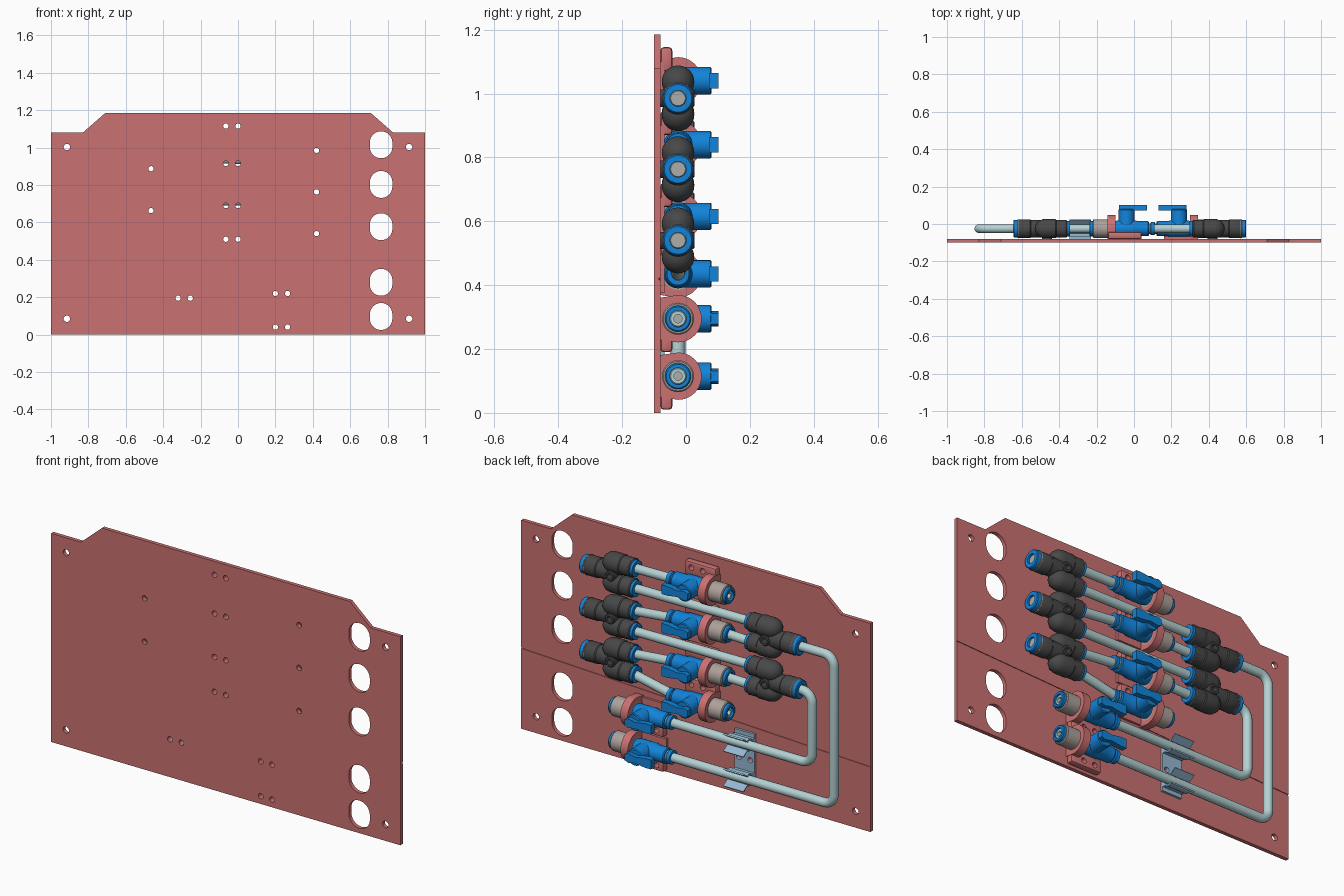
import bpy, bmesh, math
from mathutils import Vector

if "Cube" in bpy.data.objects:
    bpy.data.objects.remove(bpy.data.objects["Cube"])


def material(name, rgb):
    m = bpy.data.materials.new(name)
    m.use_nodes = True
    m.diffuse_color = (*rgb, 1)
    m.node_tree.nodes["Principled BSDF"].inputs["Base Color"].default_value = (*rgb, 1)
    return m


RED = material("dusty_red", (0.60, 0.165, 0.165))
BLUE = material("bright_blue", (0.006, 0.23, 0.70))
DARK = material("charcoal", (0.065, 0.065, 0.065))
COLLAR = material("warm_grey", (0.42, 0.36, 0.33))
TUBE = material("pale_aqua", (0.46, 0.64, 0.65))
CLIP = material("steel_blue", (0.30, 0.48, 0.64))
GREY = material("light_grey", (0.42, 0.42, 0.40))
AXIS_Y = -0.025    # depth of every pipe axis
BACK = -0.08       # rear face of the plate
PORT = 0.052       # half spacing of the twin ports
made = []


def finish(name, bm, mats):
    bmesh.ops.remove_doubles(bm, verts=bm.verts, dist=1e-5)
    bmesh.ops.recalc_face_normals(bm, faces=bm.faces)
    me = bpy.data.meshes.new(name)
    bm.to_mesh(me)
    bm.free()
    ob = bpy.data.objects.new(name, me)
    bpy.context.collection.objects.link(ob)
    for m in mats:
        me.materials.append(m)
    made.append(ob)
    return ob


def prism(name, polys, vec, mat):
    """Extrude closed outlines of 3D points along vec."""
    bm = bmesh.new()
    for pts in polys:
        f = bm.faces.new([bm.verts.new(p) for p in pts])
        r = bmesh.ops.extrude_face_region(bm, geom=[f], use_keep_orig=True)
        new = [v for v in r["geom"] if isinstance(v, bmesh.types.BMVert)]
        bmesh.ops.translate(bm, verts=new, vec=vec)
    return finish(name, bm, [mat])


def box(name, lo, hi, mat):
    pts = [(lo[0], lo[1], lo[2]), (hi[0], lo[1], lo[2]), (hi[0], lo[1], hi[2]), (lo[0], lo[1], hi[2])]
    return prism(name, [pts], (0, hi[1] - lo[1], 0), mat)


def lathe(name, profile, origin, axis, mat, n=32):
    """Spin (distance, radius) pairs about an axis."""
    bm = bmesh.new()
    ax = Vector(axis).normalized()
    side = Vector((0, 0, 1))
    up = ax.cross(side)
    rings = []
    for u, r in profile:
        rings.append([bm.verts.new(Vector(origin) + ax * u + (side * math.cos(t) + up * math.sin(t)) * r)
                      for t in (math.tau * i / n for i in range(n))])
    for a, b in zip(rings, rings[1:]):
        for i in range(n):
            j = (i + 1) % n
            bm.faces.new((a[i], a[j], b[j], b[i]))
    return finish(name, bm, [mat])


def rod(name, a, b, r, origin, axis, mat, bevel=0.004):
    return lathe(name, [(a, 0), (a, r - bevel), (a + bevel, r), (b - bevel, r), (b, r - bevel), (b, 0)],
                 origin, axis, mat)


def sleeve(name, a, b, r, inner, origin, axis, mat):
    return lathe(name, [(a, inner), (a, r), (b - 0.004, r), (b, r - 0.004), (b, inner), (a, inner)],
                 origin, axis, mat)


def cut(ob, cutter):
    mod = ob.modifiers.new("cut", "BOOLEAN")
    mod.operation, mod.solver, mod.object = "DIFFERENCE", "EXACT", cutter
    bpy.context.view_layer.objects.active = ob
    bpy.ops.object.modifier_apply(modifier="cut")


def pipe(name, pts, bend=0.05):
    """Round tube through points, with filleted corners."""
    pts = [Vector(p) for p in pts]
    path = [pts[0]]
    for p, q, r in zip(pts, pts[1:], pts[2:]):
        a, b = (p - q).normalized() * bend, (r - q).normalized() * bend
        for i in range(9):
            t = math.pi / 2 * i / 8
            path.append(q + a * (1 - math.sin(t)) + b * (1 - math.cos(t)))
    path.append(pts[-1])
    cu = bpy.data.curves.new(name, "CURVE")
    cu.dimensions, cu.bevel_depth, cu.bevel_resolution, cu.use_fill_caps = "3D", 0.023, 5, True
    sp = cu.splines.new("POLY")
    sp.points.add(len(path) - 1)
    for s, p in zip(sp.points, path):
        s.co = (*p, 1)
    cu.materials.append(TUBE)
    ob = bpy.data.objects.new(name, cu)
    bpy.context.collection.objects.link(ob)
    bpy.ops.object.select_all(action="DESELECT")
    ob.select_set(True)
    bpy.context.view_layer.objects.active = ob
    bpy.ops.object.convert(target="MESH")
    made.append(bpy.context.view_layer.objects.active)


# Layout: valves (stem x, z, direction of the free end), splitters (x, z, direction of the single port)
valves = [(-0.04, z, -1) for z in (1.04, 0.84, 0.615, 0.435)] + [(0.24, z, 1) for z in (0.295, 0.115)]
splitters = [(0.42, z, 1) for z in (0.985, 0.763, 0.54)] + [(-0.465, z, -1) for z in (0.887, 0.663)]


# Hole cutters
def hole(x, z, r, stretch=0, n=24):
    out = []
    for i in range(n):
        t = math.tau * (i + 0.5) / n
        out.append((x + r * math.cos(t), -0.3, z + r * math.sin(t) + math.copysign(stretch, math.sin(t))))
    return out


outlines = [hole(x, z, 0.017) for x in (-0.915, 0.915) for z in (0.085, 1.003)]
outlines += [hole(0.765, z, 0.06, 0.012, 48) for z in (1.015, 0.803, 0.577, 0.28, 0.097)]
outlines += [hole(x, z, 0.014) for x, z, d in splitters]
outlines += [hole(x + d * 0.025 + s, z - d * 0.075, 0.014) for x, z, d in valves
             for s in ((-0.0, 0.065) if d < 0 else (-0.065, 0.0))]
outlines += [hole(x, 0.195, 0.014) for x in (-0.32, -0.255)]
cutter = prism("hole_cutter", outlines, (0, 0.6, 0), RED)
groove = prism("groove_cutter", [[(-1.1, -0.084, 0.332), (1.1, -0.084, 0.420),
                                  (1.1, -0.084, 0.427), (-1.1, -0.084, 0.339)]], (0, 0.02, 0), RED)
for c in (cutter, groove):
    c.hide_render = True
    made.remove(c)

# Mounting plate
half = [(1, 0.0), (1, 1.08), (0.83, 1.08), (0.71, 1.185)]
outline = half + [(-x, z) for x, z in reversed(half)]
plate = prism("mounting_plate", [[(x, -0.10, z) for x, z in outline]], (0, 0.02, 0), RED)
cut(plate, cutter)
cut(plate, groove)


def add_valve(x, z, d):
    o, ax = (x, AXIS_Y, z), (d, 0, 0)
    # Bracket: screw tab and arched ring holding the neck
    lo, hi = sorted((x - d * 0.08, x + d * 0.10))
    zs = sorted((z - d * 0.03, z - d * 0.105))
    tab = box("bracket_tab", (lo, BACK, zs[0]), (hi, -0.043, zs[1]), RED)
    bev = tab.modifiers.new("round", "BEVEL")
    bev.width, bev.segments, bev.limit_method = 0.01, 2, "ANGLE"
    bpy.context.view_layer.objects.active = tab
    bpy.ops.object.modifier_apply(modifier="round")
    cut(tab, cutter)
    box("bracket_foot", (lo, BACK, z - 0.06), (hi, -0.068, z + 0.06), RED)
    arch = [(AXIS_Y + 0.074 * math.sin(t), z + 0.074 * math.cos(t))
            for t in (math.pi * i / 20 for i in range(21))]
    arch += [(BACK, z - 0.066), (BACK, z + 0.066)]
    prism("bracket_ring", [[(x + d * 0.06, y, w) for y, w in arch]], (d * 0.042, 0, 0), RED)
    # Valve body, neck and free port
    lathe("valve_body", [(-0.12, 0), (-0.12, 0.036), (-0.115, 0.04), (-0.06, 0.04), (-0.045, 0.045),
                         (0.045, 0.045), (0.06, 0.04), (0.07, 0.04), (0.07, 0)], o, ax, BLUE)
    sleeve("valve_collet", -0.15, -0.128, 0.035, 0.02, o, ax, BLUE)
    rod("collet_neck", -0.13, -0.11, 0.029, o, ax, TUBE)
    sleeve("valve_neck", 0.06, 0.18, 0.05, 0.026, o, ax, COLLAR)
    sleeve("free_port_ring", 0.17, 0.198, 0.041, 0.026, o, ax, BLUE)
    sleeve("free_port_liner", 0.08, 0.19, 0.027, 0.013, o, ax, TUBE)
    rod("free_port_floor", 0.08, 0.13, 0.018, o, ax, GREY)
    # Stem and lever
    rod("valve_stem", 0, 0.105, 0.043, o, (0, 1, 0), BLUE)
    wide, thin = 0.024, 0.016
    lever = [(0.04, thin), (0.02, wide), (-0.02, thin), (-0.075, wide), (-0.11, wide)]
    lever += [(u, -w) for u, w in reversed(lever)]
    prism("valve_lever", [[(x + d * u, 0.072, z + w) for u, w in lever]], (0, 0.03, 0), BLUE)


def add_splitter(x, z, d):
    ax = (d, 0, 0)
    for s in (-1, 1):
        o = (x, AXIS_Y, z + s * PORT)
        body = lathe("splitter_branch", [(-0.108, 0), (-0.108, 0.043), (-0.103, 0.047), (-0.05, 0.047),
                                         (-0.045, 0.051), (0.015, 0.051), (0.035, 0.046), (0.052, 0.033),
                                         (0.062, 0.015), (0.064, 0)], o, ax, DARK)
        cut(body, cutter)
        sleeve("branch_band", -0.102, -0.097, 0.0485, 0.04, o, ax, COLLAR)
        sleeve("branch_collet", -0.122, -0.10, 0.041, 0.02, o, ax, BLUE)
    o = (x, AXIS_Y, z)
    lathe("splitter_trunk", [(0.02, 0), (0.02, 0.046), (0.085, 0.046), (0.09, 0.05), (0.155, 0.05),
                             (0.163, 0.045), (0.163, 0)], o, ax, DARK)
    sleeve("trunk_band", 0.15, 0.155, 0.0515, 0.04, o, ax, COLLAR)
    sleeve("trunk_collet", 0.16, 0.18, 0.047, 0.025, o, ax, BLUE)
    rod("trunk_port_floor", 0.155, 0.170, 0.027, o, ax, GREY)
    sleeve("screw_boss", -0.055, 0.052, 0.027, 0.014, o, (0, 1, 0), DARK)


for v in valves:
    add_valve(*v)
for s in splitters:
    add_splitter(*s)


# Straight tubes on the feed side
def pt(x, z):
    return (x, AXIS_Y, z)


for (x, z, d), (vx, vz, vd) in zip(splitters[:3], valves[:3]):
    pipe("valve_feed_tube", [pt(x - 0.10, z + PORT), pt(vx + 0.11, vz)])
pipe("slanted_feed_tube", [pt(0.32, 0.54 - PORT), pt(0.07, 0.435)])
for (x, z, d), (lx, lz, ld) in zip(splitters[:2], splitters[3:]):
    pipe("cross_tube", [pt(x - 0.10, z - PORT), pt(lx + 0.10, lz + PORT)])
for (vx, vz, vd), (lx, lz, ld) in zip(valves[1:3], splitters[3:]):
    pipe("valve_outlet_tube", [pt(vx - 0.15, vz), pt(lx + 0.10, lz - PORT)])

# Return tubes bending down to the lower valves
for (lx, lz, ld), (vx, vz, vd), bx in zip(splitters[3:], (valves[5], valves[4]), (-0.83, -0.705)):
    pipe("return_tube", [pt(lx - 0.15, lz), pt(bx, lz), pt(bx, vz), pt(vx - 0.11, vz)], 0.055)

# Spring clip holding both return tubes
clip_base = box("clip_base", (-0.345, BACK, 0.075), (-0.23, -0.068, 0.335), CLIP)
cut(clip_base, cutter)
for z in (0.115, 0.295):
    r_in, r_out, spread = 0.024, 0.032, math.radians(125)
    arc = [math.pi + spread * (i / 8 - 1) for i in range(17)]
    inner = [(AXIS_Y + r_in * math.cos(t), z + r_in * math.sin(t)) for t in arc]
    outer = [(AXIS_Y + r_out * math.cos(t), z + r_out * math.sin(t)) for t in arc]
    lips = [(0.018, z - 0.048), (0.024, z - 0.042)]
    top, bottom = [(0.024, z + 0.042), (0.018, z + 0.048)], [(0.018, z - 0.048), (0.024, z - 0.042)]
    loop = outer[::1] + bottom + inner[::-1] + top
    prism("clip_cradle", [[(-0.345, y, w) for y, w in loop]], (0.115, 0, 0), CLIP)
    box("clip_foot", (-0.345, BACK, z - 0.02), (-0.23, AXIS_Y - 0.027, z + 0.02), CLIP)

# Tidy helpers and shade
for c in (cutter, groove):
    bpy.data.objects.remove(c)
bpy.ops.object.select_all(action="DESELECT")
for ob in made:
    ob.select_set(True)
bpy.context.view_layer.objects.active = made[0]
bpy.ops.object.shade_smooth_by_angle(angle=math.radians(35))
